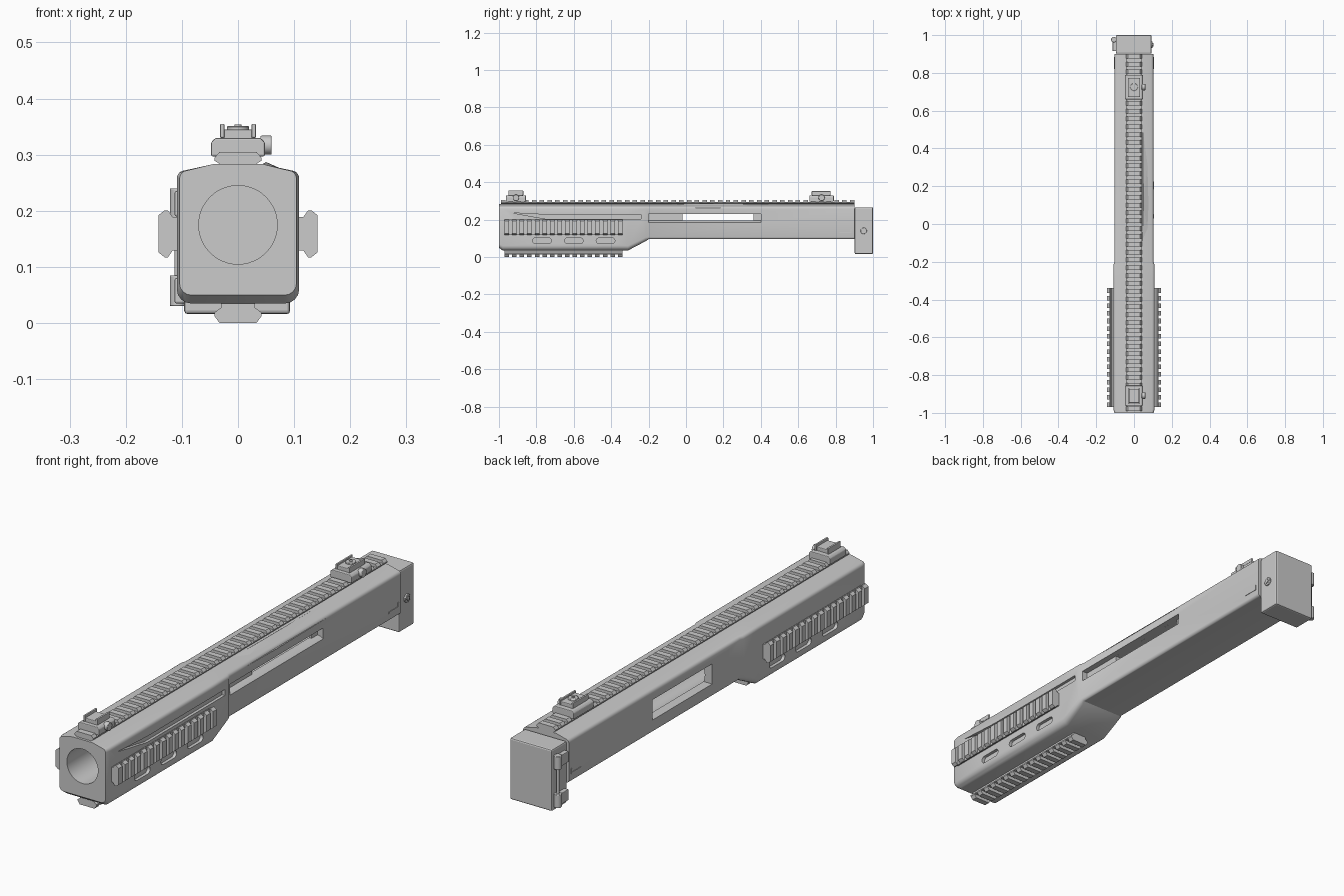
import bpy, bmesh, math
from mathutils import Vector

if "Cube" in bpy.data.objects:
    bpy.data.objects.remove(bpy.data.objects["Cube"])

AX = {'x': lambda a, b, t: (t, a, b), 'y': lambda a, b, t: (a, t, b), 'z': lambda a, b, t: (a, b, t)}


def add_prism(bm, pts, lo, hi, axis='y'):
    f = AX[axis]
    a = [bm.verts.new(f(p[0], p[1], lo)) for p in pts]
    b = [bm.verts.new(f(p[0], p[1], hi)) for p in pts]
    n = len(pts)
    for i in range(n):
        bm.faces.new((a[i], a[(i + 1) % n], b[(i + 1) % n], b[i]))
    bm.faces.new(a[::-1])
    bm.faces.new(b)


def finish(bm, name, bevel=0.0, smooth=False):
    bmesh.ops.recalc_face_normals(bm, faces=bm.faces[:])
    me = bpy.data.meshes.new(name)
    bm.to_mesh(me)
    bm.free()
    ob = bpy.data.objects.new(name, me)
    bpy.context.collection.objects.link(ob)
    if bevel:
        m = ob.modifiers.new('bevel', 'BEVEL')
        m.width, m.segments, m.limit_method = bevel, 2, 'ANGLE'
    if smooth:
        shade(ob)
    return ob


def shade(ob):
    bpy.ops.object.select_all(action='DESELECT')
    ob.select_set(True)
    bpy.context.view_layer.objects.active = ob
    bpy.ops.object.shade_smooth_by_angle(angle=math.radians(30))


def prism(name, pts, lo, hi, axis='y', bevel=0.0, smooth=False):
    bm = bmesh.new()
    add_prism(bm, pts, lo, hi, axis)
    return finish(bm, name, bevel, smooth)


def rect(a0, a1, b0, b1):
    return [(a0, b0), (a1, b0), (a1, b1), (a0, b1)]


def box(name, x, y, z, bevel=0.0):
    return prism(name, rect(*x, *z), y[0], y[1], 'y', bevel)


def circle(a, b, r, n=24):
    return [(a + r * math.cos(2 * math.pi * i / n), b + r * math.sin(2 * math.pi * i / n)) for i in range(n)]


def slot(a, b, length, r, n=8):
    pts = []
    for c, s in ((a + length / 2 - r, -90), (a - length / 2 + r, 90)):
        for i in range(n + 1):
            t = math.radians(s + 180 * i / n)
            pts.append((c + r * math.cos(t), b + r * math.sin(t)))
    return pts


# Body: rounded sections with a low roof, lofted along y
def section(w, zb, rb, zt=0.272):
    pts = []
    for cx, cz, r, s in ((w - rb, zb + rb, rb, -90), (w - .014, zt - .014, .014, 0)):
        for i in range(5):
            t = math.radians(s + 90 * i / 4)
            pts.append((cx + r * math.cos(t), cz + r * math.sin(t)))
    pts.append((.045, zt + .011))
    return pts + [(-x, z) for x, z in reversed(pts)]


bm = bmesh.new()
rings = []
for y, w, zb, rb in ((-1, .104, .05, .02), (-.98, .109, .035, .025), (-.31, .109, .035, .025),
                     (-.215, .109, .085, .02), (-.2, .103, .095, .012), (.9, .103, .095, .012)):
    rings.append([bm.verts.new((x, y, z)) for x, z in section(w, zb, rb)])
for r0, r1 in zip(rings, rings[1:]):
    for i in range(len(r0)):
        j = (i + 1) % len(r0)
        bm.faces.new((r0[i], r0[j], r1[j], r1[i]))
bm.faces.new(rings[0])
bm.faces.new(rings[-1])
body = finish(bm, 'body')

# Cutters: bore, side openings, long recess, oval side pockets
cuts = [
    prism('bore_cut', circle(0, .175, .07, 48), -1.05, .885),
    prism('right_gutter_cut', [(.078, .196), (.09, .194), (.12, .175), (.12, .23), (.078, .23)], -.2, .40),
    box('right_window_cut', (0, .2), (-.02, .362), (.196, .2299)),
    box('left_window_cut', (-.2, 0), (-.021, .363), (.147, .229)),
    prism('recess_cut', [(-.93, .236), (-.74, .202), (-.24, .202), (-.24, .226), (-.74, .226)], .097, .2, 'x'),
]
for s in (-1, 1):
    for yc in (-.77, -.60, -.43):
        lo, hi = sorted((s * .096, s * .2))
        cuts.append(prism('pocket_cut', slot(yc, .087, .1, .015), lo, hi, 'x'))
bpy.context.view_layer.objects.active = body
for c in cuts:
    m = body.modifiers.new('cut', 'BOOLEAN')
    m.operation, m.solver, m.object = 'DIFFERENCE', 'EXACT', c
    bpy.ops.object.modifier_apply(modifier=m.name)
    bpy.data.objects.remove(c, do_unlink=True)
shade(body)


# Accessory rails: low core plus repeated full-profile teeth
def rail(name, ox, oz, angle, y0, y1, n, h, w=.042):
    ca, sa = math.cos(angle), math.sin(angle)
    full = [(.03, -.004), (.03, .25 * h), (w, .5 * h), (w, .66 * h), (w - .009, h)]
    core = full[:3] + [(w, .62 * h)]
    bm = bmesh.new()

    def put(half, lo, hi):
        pts = half + [(-u, v) for u, v in reversed(half)]
        add_prism(bm, [(ox + u * ca + v * sa, oz - u * sa + v * ca) for u, v in pts], lo, hi)
    put(core, y0, y1)
    pitch = (y1 - y0 - .024) / (n - 1)
    for i in range(n):
        put(full, y0 + i * pitch, y0 + i * pitch + .024)
    return finish(bm, name)


rail('top_rail', 0, .274, 0, -.99, .9, 46, .031)
rail('bottom_rail', 0, .037, math.pi, -.97, -.34, 16, .037)
rail('right_rail', .108, .159, math.pi / 2, -.97, -.34, 16, .034)
rail('left_rail', -.108, .159, -math.pi / 2, -.97, -.34, 16, .034)

# Folded sights: base clamp, upper block, side knob
for name, y0, y1 in (('front', -.962, -.856), ('rear', .66, .79)):
    base = [(.048, .297), (.048, .322), (.04, .33)]
    prism(name + '_sight_base', base + [(-x, z) for x, z in reversed(base)], y0, y1, 'y', .003)
    box(name + '_sight_block', (-.031, .031), (y0 + .015, y1 - .02), (.326, .345), .003)
    yc = (y0 + y1) / 2
    prism(name + '_sight_knob', circle(yc, .317, .017, 16), .04, .06, 'x', .002, True)
for s in (-1, 1):
    lo, hi = sorted((s * .024, s * .032))
    box('front_sight_ear', (lo, hi), (-.95, -.87), (.33, .355), .002)
    box('rear_sight_ear', (lo, hi), (.672, .773), (.33, .352), .002)
prism('rear_sight_disc', circle(0, .725, .02), .34, .351, 'z', .002, True)
prism('rear_sight_pin', circle(0, .725, .006, 12), .35, .354, 'z')

# Hinged end cap with hinge lugs, latch tab and bolt
box('end_cap', (-.096, .093), (.902, 1.0), (.016, .266), .006)
for z0 in (.03, .185):
    prism('hinge_barrel', circle(-.107, .976, .0145, 16), z0, z0 + .055, 'z', .002, True)
    box('hinge_strap', (-.113, -.09), (.915, .976), (z0 + .005, z0 + .05), .003)
prism('hinge_pin', circle(-.107, .976, .006, 12), .03, .24, 'z')
prism('cap_bolt', circle(.95, .14, .017, 20), .09, .099, 'x', .002, True)
prism('cap_bolt_head', circle(.95, .14, .009, 6), .097, .102, 'x')

# Thin L-shaped guide ridges near the rear
for s in (-1, 1):
    lo, hi = sorted((s * .1, s * .105))
    prism('guide_ridge', [(.82, .128), (.885, .128), (.885, .15), (.879, .15), (.879, .134), (.82, .134)], lo, hi, 'x')

# Raised fairing on the upper right side
bm = bmesh.new()
v = [bm.verts.new(p) for p in ((.045, .65, .281), (.04, -.2, .281), (.1, -.2, .262), (.05, .1, .287), (.106, .1, .262),
                               (.1, .62, .262))]
bmesh.ops.convex_hull(bm, input=v)
finish(bm, 'side_fairing')
